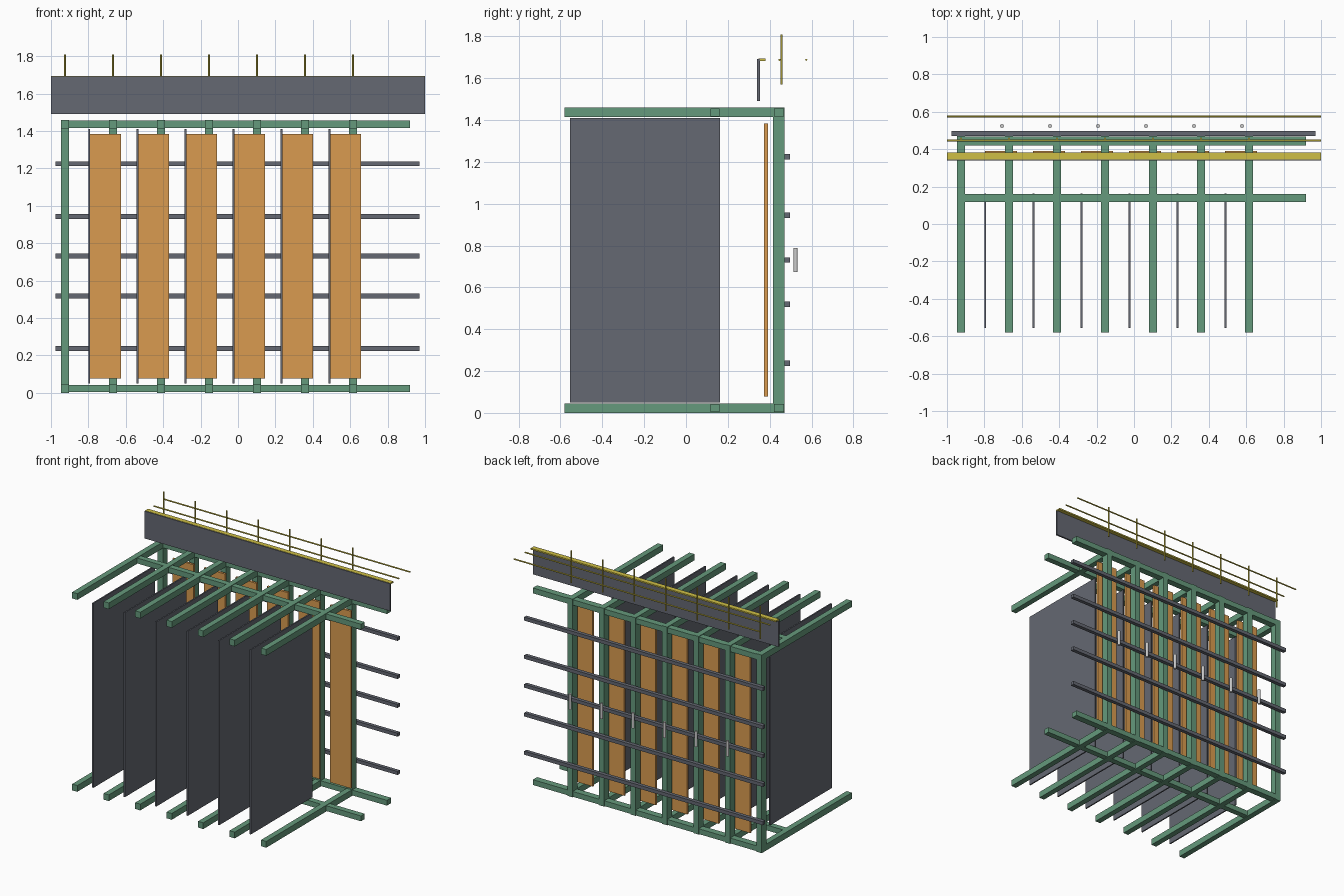
import bpy
from math import pi

if "Cube" in bpy.data.objects:
    bpy.data.objects.remove(bpy.data.objects["Cube"])


def material(name, rgb):
    m = bpy.data.materials.new(name)
    m.diffuse_color = (*rgb, 1)
    m.use_nodes = True
    m.node_tree.nodes["Principled BSDF"].inputs["Base Color"].default_value = m.diffuse_color
    return m


GREEN = material("green_paint", (0.13, 0.32, 0.20))
DARK = material("dark_grey", (0.13, 0.14, 0.17))
ORANGE = material("orange_panel", (0.70, 0.33, 0.08))
YELLOW = material("yellow_paint", (0.62, 0.52, 0.06))
LIGHT = material("light_grey", (0.65, 0.65, 0.67))


def box(name, x, y, z, mat):
    """Box from (min, max) ranges."""
    bpy.ops.mesh.primitive_cube_add(size=1, location=[(a + b) / 2 for a, b in (x, y, z)])
    o = bpy.context.object
    o.name = name
    o.scale = [b - a for a, b in (x, y, z)]
    o.data.materials.append(mat)
    return o


def rod(name, center, length, radius, mat, along_x=False):
    bpy.ops.mesh.primitive_cylinder_add(vertices=16, radius=radius, depth=length, location=center,
                                        rotation=(0, pi / 2 if along_x else 0, 0))
    o = bpy.context.object
    o.name = name
    o.data.materials.append(mat)
    bpy.ops.object.shade_smooth_by_angle()
    return o


STEP = 0.2567
X0 = -0.925

# Frame ribs: one upright with floor and roof arms per bay line
for i in range(7):
    c = X0 + i * STEP
    x = (c - 0.021, c + 0.021)
    box(f"upright_{i}", x, (0.416, 0.47), (0.046, 1.414), GREEN)
    box(f"floor_arm_{i}", x, (-0.58, 0.47), (0, 0.046), GREEN)
    box(f"roof_arm_{i}", x, (-0.58, 0.47), (1.414, 1.46), GREEN)

    # Railing stanchion
    rod(f"railing_post_{i}", (c, 0.457, 1.689), 0.238, 0.005, YELLOW)

# Long cross beams joining the ribs
for level, z in (("floor", (0.004, 0.043)), ("roof", (1.416, 1.456))):
    box(f"{level}_mid_beam", (-0.945, 0.92), (0.118, 0.161), z, GREEN)
    box(f"{level}_rear_beam", (-0.945, 0.92), (0.42, 0.469), z, GREEN)

# Bay contents: deep divider, orange back panel and rear handle
for i in range(6):
    d = i * STEP
    box(f"divider_{i}", (-0.8 + d, -0.79 + d), (-0.555, 0.163), (0.05, 1.41), DARK)
    box(f"back_panel_{i}", (-0.797 + d, -0.626 + d), (0.374, 0.391), (0.078, 1.383), ORANGE)
    rod(f"handle_{i}", (-0.706 + d, 0.524, 0.731), 0.114, 0.01, LIGHT)

# Horizontal rear rails
for i, z in enumerate((0.237, 0.519, 0.731, 0.944, 1.225)):
    box(f"rear_rail_{i}", (-0.975, 0.971), (0.47, 0.497), (z - 0.013, z + 0.013), DARK)

# Fascia board with yellow top flange
box("fascia_board", (-1, 1), (0.34, 0.353), (1.49, 1.691), DARK)
box("fascia_flange", (-1, 1), (0.346, 0.381), (1.683, 1.693), YELLOW)

# Long railing bars
for i, y in enumerate((0.447, 0.575)):
    rod(f"railing_bar_{i}", (0, y, 1.688), 2.0, 0.005, YELLOW, True)
